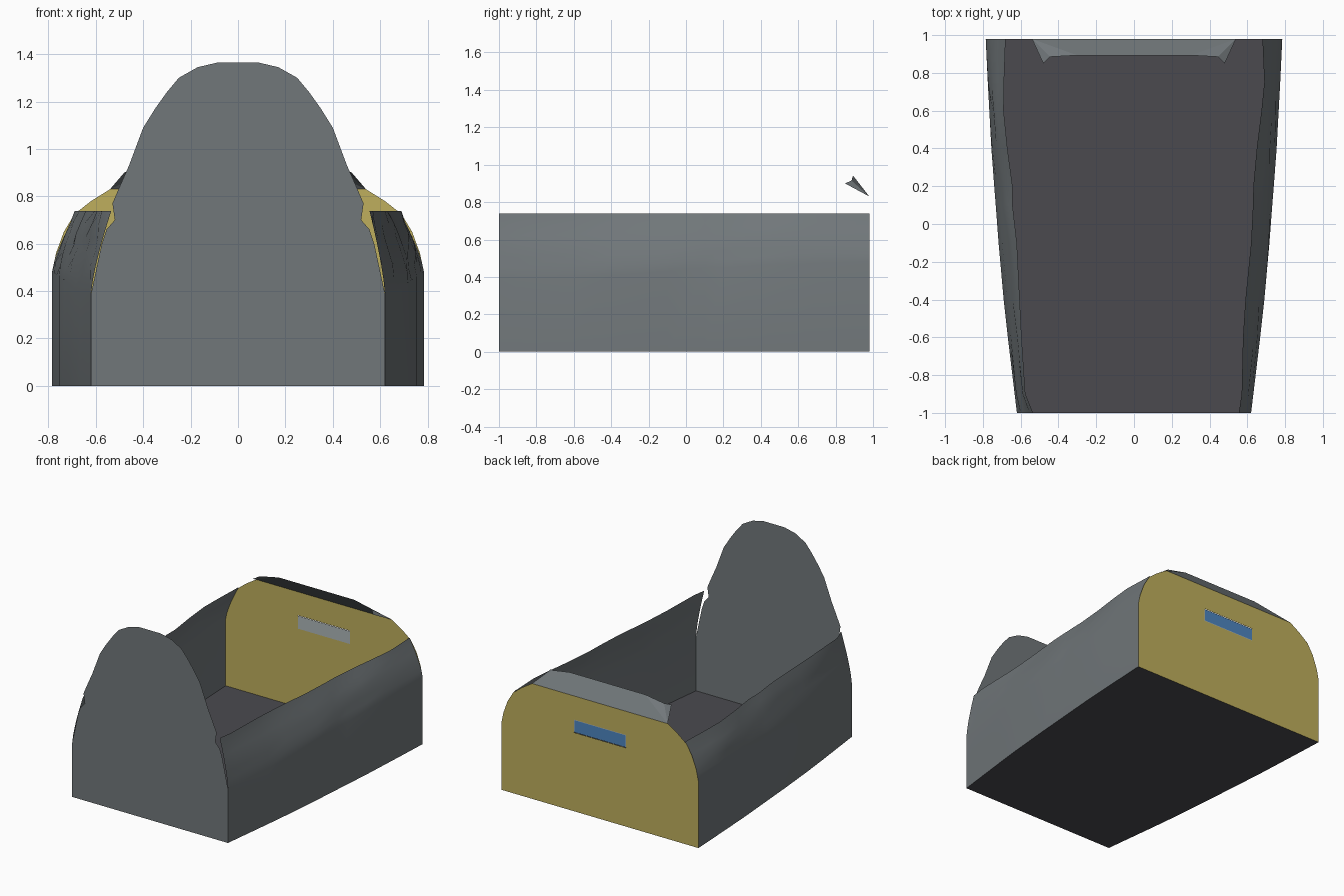
import bpy, bmesh, random
from math import radians

random.seed(4)
cube = bpy.data.objects.get("Cube")
if cube:
    bpy.data.objects.remove(cube)


def material(name, rgb):
    m = bpy.data.materials.new(name)
    m.use_nodes = True
    m.diffuse_color = (*rgb, 1)
    m.node_tree.nodes["Principled BSDF"].inputs["Base Color"].default_value = (*rgb, 1)
    return m


grey = material("shell grey", (0.165, 0.185, 0.195))
dark = material("floor dark grey", (0.070, 0.068, 0.078))
yellow = material("panel yellow", (0.52, 0.43, 0.11))
blue = material("window blue", (0.075, 0.24, 0.53))
pale = material("window lining pale grey", (0.42, 0.47, 0.48))


def build(name, verts, faces, mat):
    mesh = bpy.data.meshes.new(name)
    mesh.from_pydata(verts, [], faces)
    mesh.materials.append(mat)
    ob = bpy.data.objects.new(name, mesh)
    bpy.context.collection.objects.link(ob)
    return ob


def sheet(name, outline, mat):
    return build(name, outline, [list(range(len(outline)))], mat)


def mirrored(half, y):
    """Closed upright outline from its +x half, listed bottom to top."""
    return [(x, y, z) for x, z in half] + [(-x, y, z) for x, z in reversed(half)]


FRONT, BACK = -1.0, 0.98

# Tall arched front panel
arch = [(.62, 0), (.62, .39), (.605, .46), (.575, .6), (.555, .66), (.52, .70),
        (.53, .77), (.5, .84), (.46, .93), (.43, 1.01), (.4, 1.09), (.35, 1.17),
        (.3, 1.24), (.25, 1.3), (.17, 1.345), (.085, 1.365)]
sheet("front_panel", mirrored(arch, FRONT), grey)

# Back panel with a window opening, made as left and right strips around it
W, LOW, HIGH = .207, .567, .66
rim = [(.785, 0), (.785, .48), (.768, .56), (.735, .65), (.69, .725), (.62, .78), (.54, .83)]
side = [(W, 0)] + rim + [(W, .83), (W, HIGH), (W, LOW)]
bm = bmesh.new()
for s in (1, -1):
    bm.faces.new([bm.verts.new((s * x, BACK, z)) for x, z in side][::-s])
for a, b in ((0, LOW), (HIGH, .83)):
    bm.faces.new([bm.verts.new(p) for p in mirrored([(W, a), (W, b)], BACK)][::-1])
bmesh.ops.remove_doubles(bm, verts=bm.verts, dist=.0005)
mesh = bpy.data.meshes.new("back_panel")
bm.to_mesh(mesh)
bm.free()
mesh.materials.append(yellow)
bpy.context.collection.objects.link(bpy.data.objects.new("back_panel", mesh))

# Window: blue glass outside, pale lining inside
pane = [(W, LOW), (W, HIGH)]
sheet("window_lining", mirrored(pane, BACK - .004), pale)
sheet("window_glass", mirrored([(W - .004, LOW + .004), (W - .004, HIGH - .004)], BACK)[::-1], blue)

# Side wall stations: y, base half width, shoulder height, left rim x, right rim x
stations = [(FRONT, .62, .39, .555, .535), (-.9, .632, .39, .57, .575),
            (-.6, .668, .40, .577, .595), (-.4, .69, .41, .59, .605),
            (-.1, .717, .43, .62, .62), (.1, .732, .45, .63, .643),
            (.2, .74, .45, .632, .643), (.4, .755, .46, .65, .67),
            (.6, .766, .47, .675, .69), (.75, .774, .475, .69, .688),
            (BACK, .785, .48, .68, .68)]
TOP, ROWS = .738, 6


def wall(name, s, col):
    verts, faces = [], []
    n = ROWS + 2
    for i, st in enumerate(stations):
        y, wide, shoulder = st[:3]
        verts.append((s * wide, y, 0))
        for r in range(ROWS + 1):
            t = r / ROWS
            inside = 0 < r < ROWS and 0 < i < len(stations) - 1
            dent = random.uniform(-.007, .007) if inside else 0
            x = wide - (wide - st[col]) * t ** 1.35 + dent
            verts.append((s * x, y, shoulder + (TOP - shoulder) * t))
    for i in range(len(stations) - 1):
        for r in range(n - 1):
            a = i * n + r
            faces.append((a, a + n, a + n + 1, a + 1)[::s])
    ob = build(name, verts, faces, grey)
    bpy.ops.object.select_all(action='DESELECT')
    ob.select_set(True)
    bpy.context.view_layer.objects.active = ob
    bpy.ops.object.shade_smooth_by_angle(angle=radians(40))


wall("left_wall", 1, 3)
wall("right_wall", -1, 4)

# Floor follows the bowed foot of the walls
edge = [(st[1], st[0]) for st in stations]
sheet("floor", [(x, y, 0) for x, y in edge] + [(-x, y, 0) for x, y in reversed(edge)], dark)

# Torn strip of roof leaning in over the back panel
tear = [(.54, BACK, .83), (.48, .85, .9), (.445, .885, .915), (.3, .893, .942)]
ends = [(-x, y, z) for x, y, z in tear]
build("roof_strip", tear + ends,
      [(0, 1, 2), (0, 2, 3), (4, 6, 5), (4, 7, 6), (0, 3, 7, 4)], grey)
